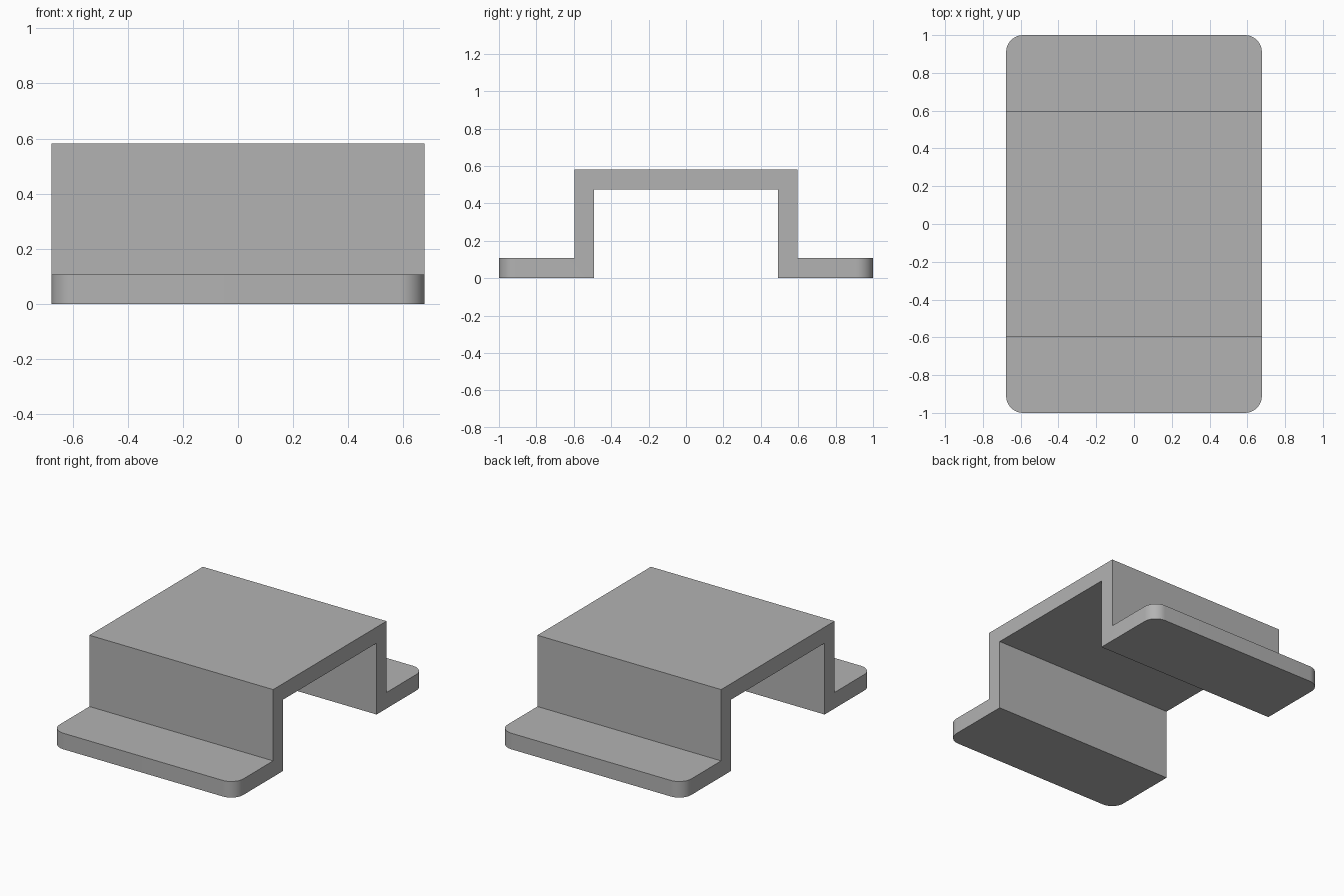
import bpy
import bmesh

if "Cube" in bpy.data.objects:
    bpy.data.objects.remove(bpy.data.objects["Cube"], do_unlink=True)

HALF_WIDTH = 0.677
HEIGHT = 0.582
SHEET = 0.107        # sheet thickness
OUTER_Y = 0.597      # outer face of the uprights
INNER_Y = 0.492      # inner face of the uprights
CORNER = 0.09        # flange corner radius

# Grey metal
grey = bpy.data.materials.new("plain_grey")
grey.use_nodes = True
colour = (0.45, 0.45, 0.45, 1.0)
grey.diffuse_color = colour
grey.node_tree.nodes["Principled BSDF"].inputs["Base Color"].default_value = colour

# Hat-shaped profile: one half from the inner foot to the top, then mirrored
half = [(INNER_Y, HEIGHT - SHEET), (INNER_Y, 0), (1, 0), (1, SHEET),
        (OUTER_Y, SHEET), (OUTER_Y, HEIGHT)]
profile = half + [(-y, z) for y, z in reversed(half)]

# Extrude the profile across the width
bm = bmesh.new()
face = bm.faces.new([bm.verts.new((-HALF_WIDTH, y, z)) for y, z in profile])
extruded = bmesh.ops.extrude_face_region(bm, geom=[face])
moved = [v for v in extruded["geom"] if isinstance(v, bmesh.types.BMVert)]
bmesh.ops.translate(bm, verts=moved, vec=(2 * HALF_WIDTH, 0, 0))

# Round the four upright corners of the flanges
corners = [e for e in bm.edges
           if all(abs(v.co.y) > 0.99 for v in e.verts)
           and abs(e.verts[0].co.x - e.verts[1].co.x) < 0.001]
bmesh.ops.bevel(bm, geom=corners, offset=CORNER, segments=10,
                profile=0.5, affect='EDGES')
bmesh.ops.recalc_face_normals(bm, faces=bm.faces)

mesh = bpy.data.meshes.new("bracket")
bm.to_mesh(mesh)
bm.free()
mesh.materials.append(grey)
bracket = bpy.data.objects.new("bracket", mesh)
bpy.context.collection.objects.link(bracket)

# Smooth the rounded corners, keep the folds sharp
bpy.ops.object.select_all(action='DESELECT')
bracket.select_set(True)
bpy.context.view_layer.objects.active = bracket
bpy.ops.object.shade_smooth_by_angle(angle=0.52)
